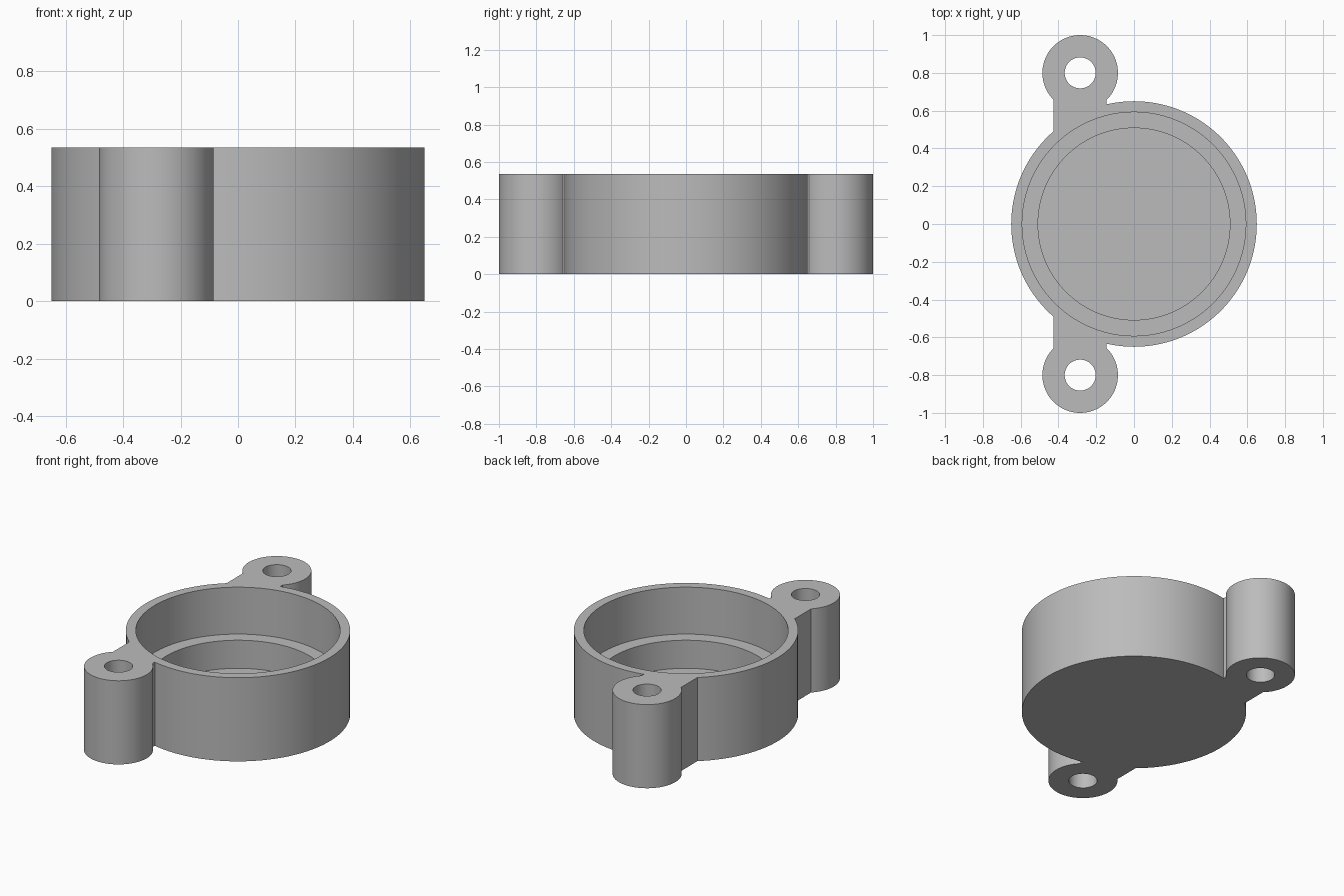
import bpy
import math

cube = bpy.data.objects.get("Cube")
if cube:
    bpy.data.objects.remove(cube, do_unlink=True)

HEIGHT = 0.535
LEDGE_Z = 0.235
FLOOR_Z = 0.055
EAR_X, EAR_Y = -0.285, 0.8

grey = bpy.data.materials.new("plain grey")
grey.use_nodes = True
grey.diffuse_color = (0.5, 0.5, 0.5, 1)
grey.node_tree.nodes["Principled BSDF"].inputs["Base Color"].default_value = (0.5, 0.5, 0.5, 1)


def cylinder(name, radius, bottom, top, x=0, y=0, sides=96):
    bpy.ops.mesh.primitive_cylinder_add(vertices=sides, radius=radius, depth=top - bottom,
                                        location=(x, y, (bottom + top) / 2))
    obj = bpy.context.object
    obj.name = name
    obj.data.materials.append(grey)
    return obj


def box(name, x0, x1, y0, y1):
    bpy.ops.mesh.primitive_cube_add(size=1, location=((x0 + x1) / 2, (y0 + y1) / 2, HEIGHT / 2))
    obj = bpy.context.object
    obj.name = name
    obj.scale = (x1 - x0, y1 - y0, HEIGHT)
    obj.data.materials.append(grey)
    return obj


def combine(target, tool, operation):
    mod = target.modifiers.new(tool.name, "BOOLEAN")
    mod.operation = operation
    mod.solver = "EXACT"
    mod.object = tool
    tool.hide_render = True
    bpy.ops.object.select_all(action="DESELECT")
    bpy.context.view_layer.objects.active = target
    target.select_set(True)
    bpy.ops.object.modifier_apply(modifier=mod.name)
    bpy.data.objects.remove(tool, do_unlink=True)


# Round cup with a mounting ear at the front and back
housing = cylinder("round_housing", 0.65, 0, HEIGHT, sides=128)
for side in (-1, 1):
    y0, y1 = sorted((side * 0.35, side * EAR_Y))
    combine(housing, box("ear_web", EAR_X - 0.14, EAR_X + 0.14, y0, y1), "UNION")
    combine(housing, cylinder("ear_boss", 0.2, 0, HEIGHT, EAR_X, side * EAR_Y), "UNION")

# Stepped well and screw holes
combine(housing, cylinder("wide_well", 0.592, LEDGE_Z, 1, sides=128), "DIFFERENCE")
combine(housing, cylinder("narrow_well", 0.508, FLOOR_Z, 1, sides=128), "DIFFERENCE")
for side in (-1, 1):
    combine(housing, cylinder("screw_hole", 0.082, -1, 1, EAR_X, side * EAR_Y, 64), "DIFFERENCE")

bpy.ops.object.select_all(action="DESELECT")
housing.select_set(True)
bpy.context.view_layer.objects.active = housing
bpy.ops.object.shade_smooth_by_angle(angle=math.radians(30))
